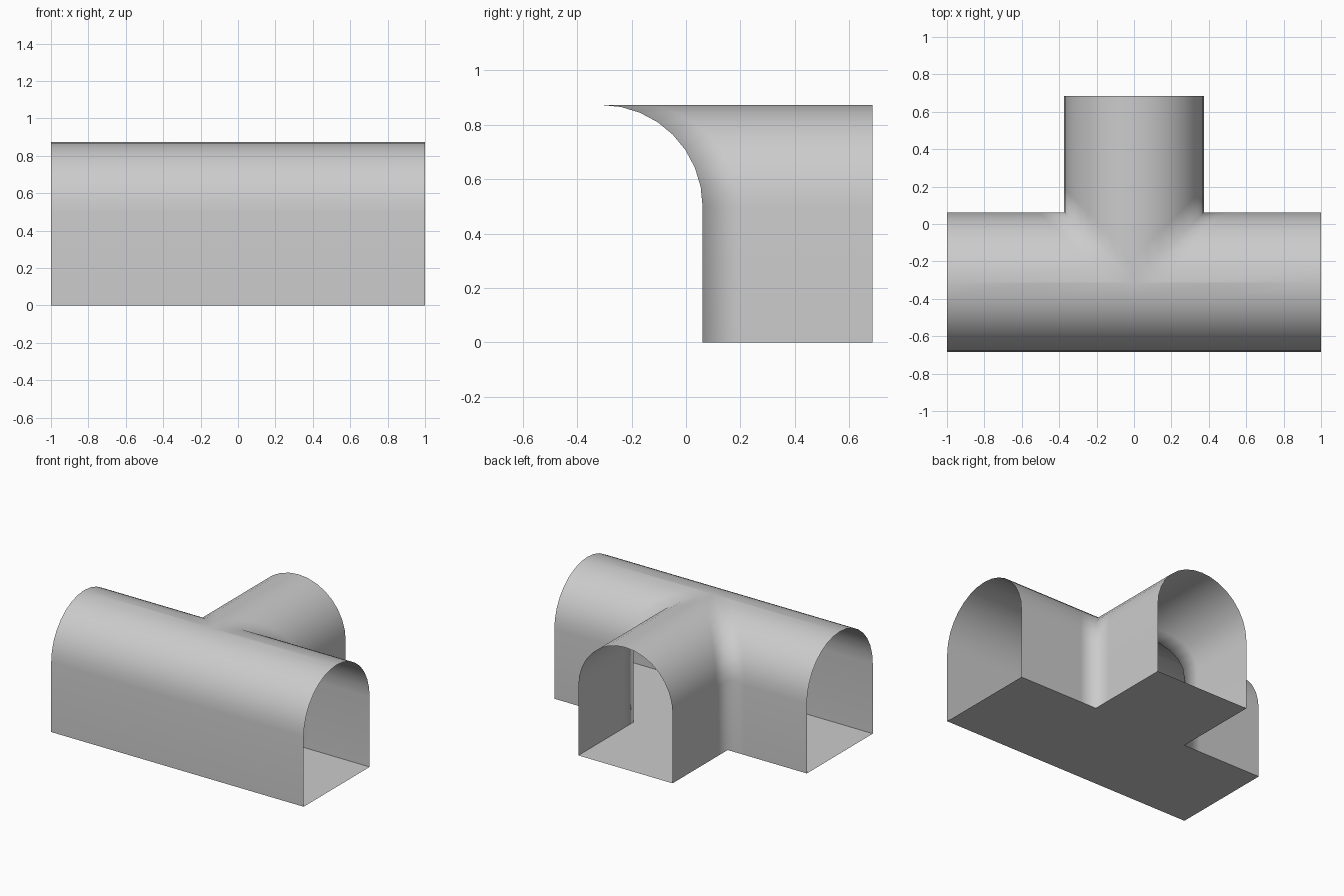
import bpy, bmesh, math

if "Cube" in bpy.data.objects:
    bpy.data.objects.remove(bpy.data.objects["Cube"])

R = 0.373         # arch radius and half width
YC = -0.312       # centre line of the main tunnel
SPRING = 0.5      # height where the arch starts
END = 0.685       # open end of the side branch
BLEND = 0.13      # length of the shading blend beside the junction
STEPS = 8         # segments per quarter arch

grey = bpy.data.materials.new("concrete grey")
grey.diffuse_color = (0.6, 0.6, 0.6, 1)
grey.use_nodes = True
grey.node_tree.nodes["Principled BSDF"].inputs["Base Color"].default_value = grey.diffuse_color

# half profile: (distance from centre line, height), wall foot to crown
half = [(R, 0.0)] + [
    (R * math.cos(i * math.pi / 2 / STEPS), SPRING + R * math.sin(i * math.pi / 2 / STEPS))
    for i in range(STEPS + 1)]


def finish(name, bm, smooth):
    bmesh.ops.remove_doubles(bm, verts=bm.verts, dist=1e-5)
    for f in bm.faces:
        f.smooth = smooth
    mesh = bpy.data.meshes.new(name)
    bm.to_mesh(mesh)
    bm.free()
    mesh.materials.append(grey)
    obj = bpy.data.objects.new(name, mesh)
    bpy.context.collection.objects.link(obj)


def strips(bm, rows, flip=False):
    """Bridge neighbouring rows of points with faces."""
    grid = [[bm.verts.new(p) for p in row] for row in rows]
    for a, b in zip(grid, grid[1:]):
        for i in range(len(a) - 1):
            quad = [a[i], a[i + 1], b[i + 1], b[i]]
            bm.faces.new(quad[::-1] if flip else quad)


# vaulted shell
bm = bmesh.new()
# front half of the main tunnel
strips(bm, [[(x, YC - d, z) for x in (-1, -R - BLEND, 0, R + BLEND, 1)] for d, z in half])
# back halves turn through the mitred corner into the branch
for s in (1, -1):
    rows = []
    for d, z in half:
        y = YC + d
        rows.append([(s, y, z), (s * (d + BLEND), y, z), (s * d, y, z),
                     (s * d, y + BLEND, z), (s * d, END, z)])
    strips(bm, rows, flip=(s < 0))
finish("tunnel_shell", bm, True)

# flat T-shaped floor
bm = bmesh.new()
yb = YC + R
for x0, x1, y0, y1 in ((-1, -R, YC - R, yb), (-R, R, YC - R, yb),
                       (R, 1, YC - R, yb), (-R, R, yb, END)):
    bm.faces.new([bm.verts.new(p) for p in
                  ((x0, y0, 0), (x0, y1, 0), (x1, y1, 0), (x1, y0, 0))])
finish("tunnel_floor", bm, False)
